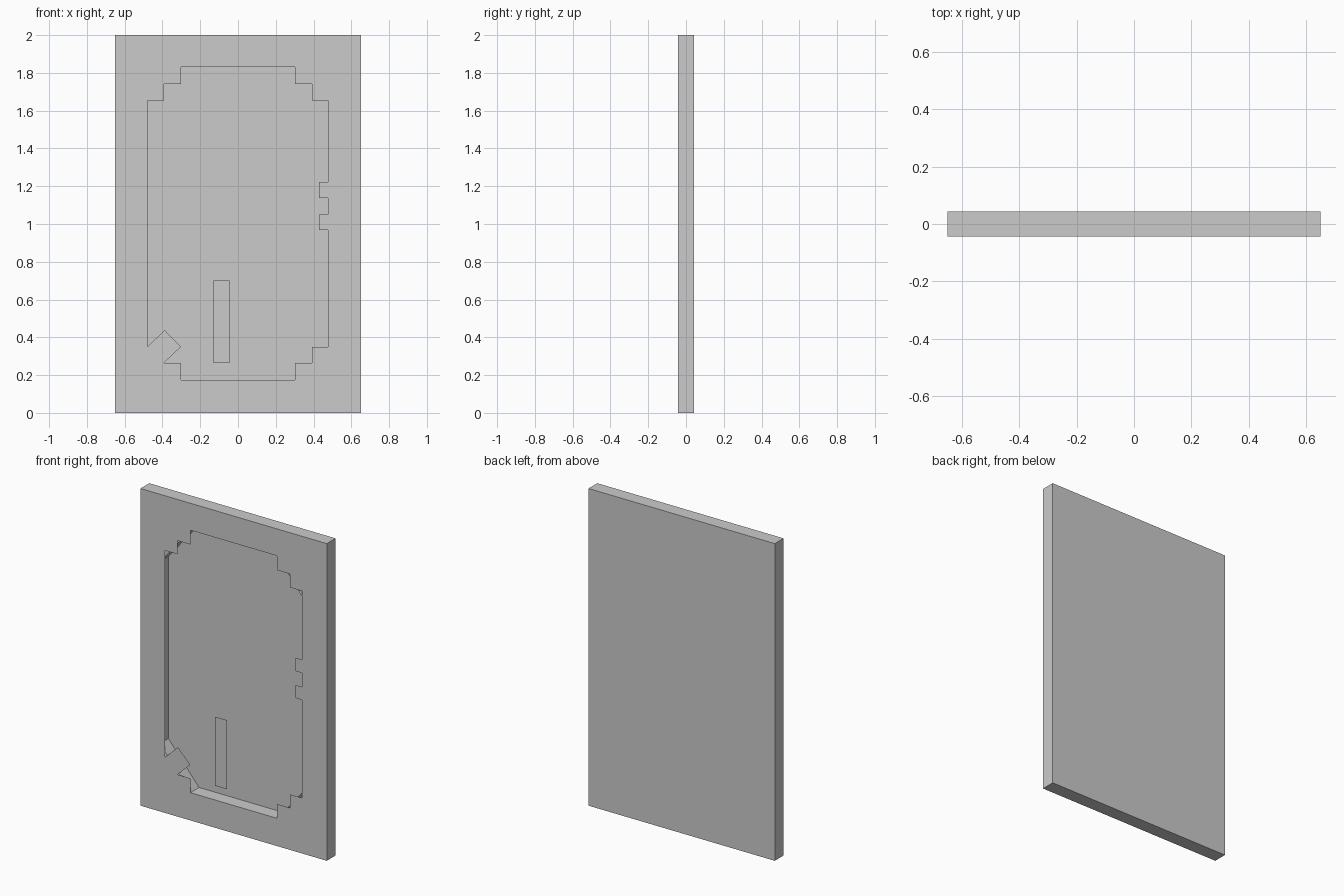
import bpy
import bmesh
from mathutils import Vector

if "Cube" in bpy.data.objects:
    bpy.data.objects.remove(bpy.data.objects["Cube"])

W, H, D = 0.65, 2.0, 0.0435     # half width, height, half depth
FLOOR = 0.0425                  # depth position of the recess floor


def finish(name, bm):
    mesh = bpy.data.meshes.new(name)
    bm.to_mesh(mesh)
    bm.free()
    obj = bpy.data.objects.new(name, mesh)
    bpy.context.collection.objects.link(obj)
    return obj


def loop_verts(bm, points, y):
    return [bm.verts.new((x, y, z)) for x, z in points]


def face_towards_front(bm):
    for f in bm.faces:
        f.normal_update()
        if f.normal.y > 0:
            f.normal_flip()


def mirror(points):
    """Complete a right-hand outline (bottom to top) with its left-hand half."""
    return points + [(-x, z) for x, z in reversed(points)]


# Outer casing: a box left open at the front
bm = bmesh.new()
bmesh.ops.create_cube(bm, size=1)
for v in bm.verts:
    v.co = Vector((v.co.x * 2 * W, v.co.y * 2 * D, (v.co.z + 0.5) * H))
front = [f for f in bm.faces if f.normal.y < -0.9]
bmesh.ops.delete(bm, geom=front, context='FACES_ONLY')
finish("casing", bm)

# Front sheet: stepped opening with two tabs on the right and a tilted square
right = [(0.302, 0.175), (0.302, 0.265), (0.392, 0.265), (0.392, 0.35), (0.477, 0.35)]
for z0, z1 in ((0.968, 1.05), (1.138, 1.222)):
    right += [(0.477, z0), (0.43, z0), (0.43, z1), (0.477, z1)]
right += [(0.477, 1.655), (0.392, 1.655), (0.392, 1.74), (0.302, 1.74), (0.302, 1.83)]
left = [(-0.302, 1.83), (-0.302, 1.74), (-0.392, 1.74), (-0.392, 1.655),
        (-0.48, 1.655), (-0.48, 0.35), (-0.388, 0.438), (-0.302, 0.35),
        (-0.392, 0.265), (-0.302, 0.265), (-0.302, 0.175)]
bm = bmesh.new()
edges = []
for outline in ([(-W, 0), (W, 0), (W, H), (-W, H)], right + left):
    vs = loop_verts(bm, outline, -D)
    edges += [bm.edges.new((a, b)) for a, b in zip(vs, vs[1:] + vs[:1])]
bmesh.ops.triangle_fill(bm, edges=edges, use_beauty=True, normal=(0, -1, 0))
face_towards_front(bm)
finish("front_sheet", bm)

# Recess behind the opening: eight-sided pocket with walls and floor
pocket = mirror([(0.302, 0.175), (0.515, 0.427), (0.515, 1.575), (0.302, 1.83)])
bm = bmesh.new()
near = loop_verts(bm, pocket, -D)
far = loop_verts(bm, pocket, FLOOR)
n = len(pocket)
for i in range(n):
    j = (i + 1) % n
    bm.faces.new((near[i], far[i], far[j], near[j]))
bm.faces.new(far)
bmesh.ops.recalc_face_normals(bm, faces=bm.faces[:])
bm.faces.ensure_lookup_table()
if bm.faces[n].normal.y > 0:
    bmesh.ops.reverse_faces(bm, faces=bm.faces[:])
finish("recess", bm)

# Thin upright strip level with the front sheet
bm = bmesh.new()
bm.faces.new(loop_verts(bm, [(-0.13, 0.265), (-0.045, 0.265), (-0.045, 0.70), (-0.13, 0.70)], -D))
face_towards_front(bm)
finish("front_strip", bm)
